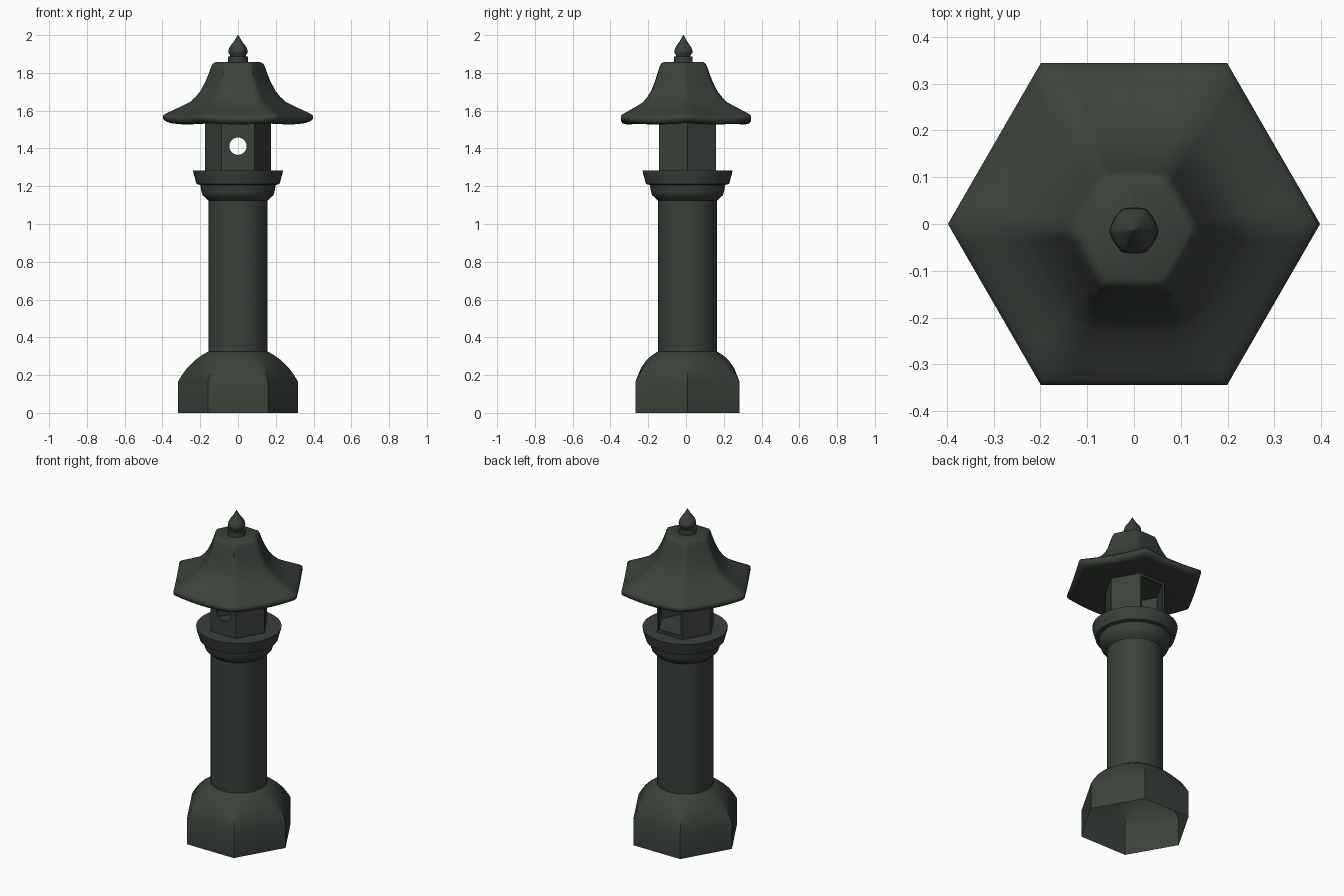
import bpy, bmesh, math

cube = bpy.data.objects.get("Cube")
if cube:
    bpy.data.objects.remove(cube, do_unlink=True)

stone = bpy.data.materials.new("dark_green_stone")
stone.use_nodes = True
colour = (0.043, 0.052, 0.043, 1)
stone.diffuse_color = colour
bsdf = next(n for n in stone.node_tree.nodes if n.type == 'BSDF_PRINCIPLED')
bsdf.inputs["Base Color"].default_value = colour
bsdf.inputs["Roughness"].default_value = 0.8

SEGMENTS = 48
APOTHEM = math.cos(math.pi / 6)


def hex_radius(a):
    """Radius of a unit hexagon with corners on the x axis."""
    return APOTHEM / math.cos(a % (math.pi / 3) - math.pi / 6)


def ring(bm, r, z, roundness=1.0, y=0.0, lift=0.0):
    verts = []
    for i in range(SEGMENTS):
        a = 2 * math.pi * i / SEGMENTS
        h = hex_radius(a)
        corner = (h - APOTHEM) / (1 - APOTHEM)
        k = r * (h + (1 - h) * roundness)
        verts.append(bm.verts.new((k * math.cos(a), y + k * math.sin(a), z + lift * corner)))
    return verts


def loft(name, rings, cap_bottom=True, cap_top=True, angle=40):
    bm = bmesh.new()
    loops = [ring(bm, *r) for r in rings]
    for low, high in zip(loops, loops[1:]):
        for i in range(SEGMENTS):
            j = (i + 1) % SEGMENTS
            bm.faces.new((low[i], low[j], high[j], high[i]))
    if cap_bottom:
        bm.faces.new(loops[0][::-1])
    if cap_top:
        bm.faces.new(loops[-1])
    mesh = bpy.data.meshes.new(name)
    bm.to_mesh(mesh)
    bm.free()
    mesh.materials.append(stone)
    obj = bpy.data.objects.new(name, mesh)
    bpy.context.collection.objects.link(obj)
    select(obj)
    bpy.ops.object.shade_smooth_by_angle(angle=math.radians(angle))
    return obj


def select(obj):
    bpy.ops.object.select_all(action='DESELECT')
    obj.select_set(True)
    bpy.context.view_layer.objects.active = obj


def cut(obj, cutter):
    mod = obj.modifiers.new("cut", 'BOOLEAN')
    mod.operation = 'DIFFERENCE'
    mod.solver = 'EXACT'
    mod.object = cutter
    select(obj)
    bpy.ops.object.modifier_apply(modifier=mod.name)
    bpy.data.objects.remove(cutter, do_unlink=True)


BODY_Y = 0.008   # pillar axis
TOP_Y = -0.014   # crown and finial axis

# Hollow hexagonal foot that rounds into the pillar
loft("base", [(r, z, k, BODY_Y) for r, z, k in (
    (0.318, 0, 0), (0.318, 0.165, 0), (0.297, 0.2, 0.12), (0.27, 0.237, 0.35),
    (0.23, 0.277, 0.65), (0.195, 0.303, 0.85), (0.157, 0.325, 1))],
    cap_bottom=False, cap_top=False)

# Round pillar
loft("pillar", [(0.157, 0.325, 1, BODY_Y), (0.157, 1.14, 1, BODY_Y)],
     cap_bottom=False, cap_top=False)

# Stepped round platform
loft("platform", [(r, z, 1, BODY_Y) for r, z in (
    (0.157, 1.125), (0.17, 1.138), (0.187, 1.152), (0.193, 1.17), (0.2, 1.207),
    (0.22, 1.212), (0.226, 1.235), (0.235, 1.265), (0.238, 1.283))], cap_bottom=False)

# Hollow hexagonal lamp chamber, round front window, square back opening
chamber = loft("lamp_chamber", [(0.174, 1.275, 0, BODY_Y), (0.174, 1.56, 0, BODY_Y)])
cut(chamber, loft("hollow", [(0.16, 1.29, 0, BODY_Y), (0.16, 1.535, 0, BODY_Y)]))
bpy.ops.mesh.primitive_cylinder_add(vertices=32, radius=0.046, depth=0.2,
                                    location=(0, -0.15, 1.412), rotation=(math.pi / 2, 0, 0))
cut(chamber, bpy.context.object)
bpy.ops.mesh.primitive_cube_add(size=1, location=(0, 0.15, 1.41))
bpy.context.object.scale = (0.15, 0.15, 0.22)
cut(chamber, bpy.context.object)
select(chamber)
bpy.ops.object.shade_smooth_by_angle(angle=math.radians(30))

# Flared hexagonal roof with lifted eave corners
loft("roof", [
    (0.15, 1.535, 0), (0.36, 1.527, 0, 0, 0.008), (0.388, 1.532, 0, 0, 0.015),
    (0.398, 1.547, 0, 0, 0.012), (0.398, 1.562, 0, 0, 0.01), (0.385, 1.573, 0, 0, 0.01),
    (0.36, 1.587, 0, 0, 0.008), (0.31, 1.612, 0, -0.002, 0.006), (0.255, 1.645, 0.05, -0.005),
    (0.225, 1.672, 0.1, -0.007), (0.198, 1.705, 0.12, -0.01), (0.172, 1.755, 0.15, -0.012),
    (0.154, 1.8, 0.15, TOP_Y), (0.142, 1.833, 0.15, TOP_Y), (0.133, 1.849, 0.15, TOP_Y),
    (0.118, 1.857, 0.15, TOP_Y)], angle=50)

# Collar and pointed bud on top
loft("finial_collar", [(0.053, 1.85, 0.5, TOP_Y), (0.053, 1.888, 0.5, TOP_Y)])
loft("finial_bud", [(r, z, 0.5, TOP_Y) for r, z in (
    (0.04, 1.88), (0.042, 1.895), (0.05, 1.904), (0.052, 1.915), (0.047, 1.931),
    (0.036, 1.948), (0.022, 1.966), (0.011, 1.984), (0.002, 2.0))], angle=50)
